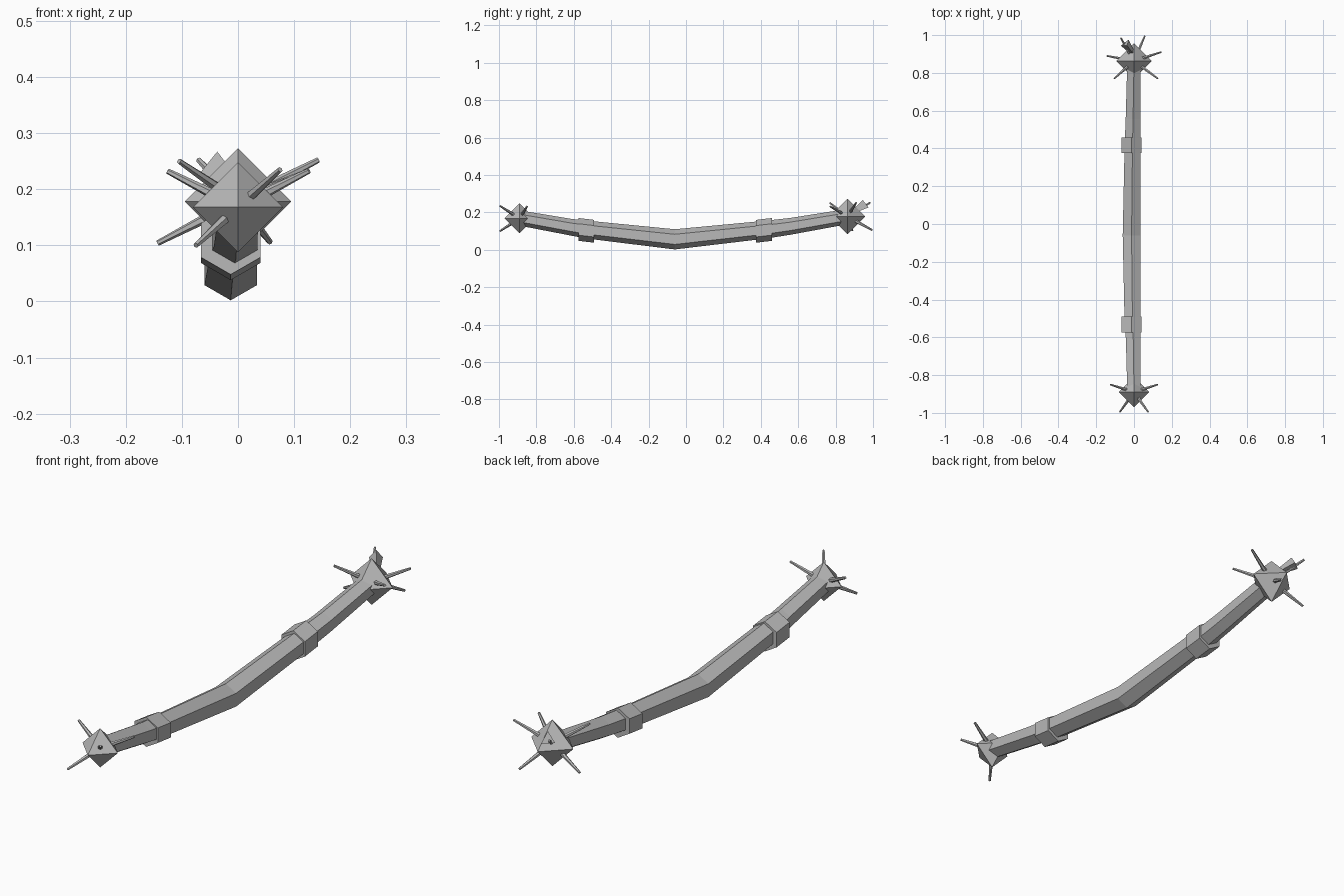
import bpy, bmesh, math
from mathutils import Vector

old = bpy.data.objects.get("Cube")
if old:
    bpy.data.objects.remove(old, do_unlink=True)

steel = bpy.data.materials.new("dull_grey")
steel.use_nodes = True
grey = (0.48, 0.48, 0.48, 1)
steel.diffuse_color = grey
steel.node_tree.nodes["Principled BSDF"].inputs["Base Color"].default_value = grey


def finish(name, bm):
    bmesh.ops.recalc_face_normals(bm, faces=bm.faces)
    mesh = bpy.data.meshes.new(name)
    bm.to_mesh(mesh)
    bm.free()
    mesh.materials.append(steel)
    obj = bpy.data.objects.new(name, mesh)
    bpy.context.collection.objects.link(obj)
    return obj


def hex_loft(name, stations):
    """Join hexagons, point downward, along stations (x, y, z, radius)."""
    bm = bmesh.new()
    rings = []
    for x, y, z, r in stations:
        angles = [math.radians(30 + 60 * i) for i in range(6)]
        rings.append([bm.verts.new((x + r * math.cos(a), y, z + r * math.sin(a)))
                      for a in angles])
    for a, b in zip(rings, rings[1:]):
        for i in range(6):
            j = (i + 1) % 6
            bm.faces.new((a[i], a[j], b[j], b[i]))
    bm.faces.new(rings[0])
    bm.faces.new(rings[-1])
    return finish(name, bm)


def octahedron(name, centre, r):
    bm = bmesh.new()
    c = Vector(centre)
    top, bottom = [bm.verts.new(c + Vector((0, 0, s * r))) for s in (1, -1)]
    ring = [bm.verts.new(c + Vector((r * x, r * y, 0)))
            for x, y in ((1, 0), (0, 1), (-1, 0), (0, -1))]
    for i in range(4):
        bm.faces.new((ring[i], ring[(i + 1) % 4], top))
        bm.faces.new((ring[(i + 1) % 4], ring[i], bottom))
    return finish(name, bm)


def spike(name, start, end, r1, r2, sides=6):
    start, end = Vector(start), Vector(end)
    axis = end - start
    bm = bmesh.new()
    bmesh.ops.create_cone(bm, cap_ends=True, segments=sides, radius1=r1,
                          radius2=r2, depth=axis.length)
    obj = finish(name, bm)
    obj.location = (start + end) / 2
    obj.rotation_euler = axis.to_track_quat('Z', 'Y').to_euler()
    return obj


# Bent shaft, two halves meeting at the low middle
middle = (-0.013, -0.06, 0.056, 0.054)
hex_loft("front_shaft", [(0, -0.89, 0.17, 0.041), (-0.004, -0.61, 0.12, 0.045),
                         (-0.008, -0.53, 0.108, 0.048), middle])
hex_loft("back_shaft", [middle, (-0.008, 0.42, 0.107, 0.048),
                        (-0.005, 0.555, 0.125, 0.045), (0, 0.86, 0.177, 0.041)])

# Collars
for name, y, lean in (("front_collar", -0.533, -0.005), ("back_collar", 0.417, 0.005)):
    hex_loft(name, [(-0.013, y - 0.042, 0.104 - lean, 0.061),
                    (-0.013, y + 0.042, 0.104 + lean, 0.061)])

# Spiked heads
heads = {
    "front": ((0, -0.89, 0.168), 0.08,
              [(-0.125, -0.85, 0.232), (0.125, -0.85, 0.232),
               (-0.075, -0.995, 0.1), (0.075, -0.995, 0.235)]),
    "back": ((0, 0.863, 0.178), 0.095,
             [(0.143, 0.91, 0.252), (-0.143, 0.89, 0.104), (-0.105, 0.77, 0.25),
              (-0.07, 0.985, 0.252), (0.057, 0.995, 0.106), (0.126, 0.77, 0.232)]),
}
for end, (centre, radius, tips) in heads.items():
    octahedron(end + "_head", centre, radius)
    for i, tip in enumerate(tips):
        spike(f"{end}_spike_{i + 1}", centre, tip, 0.011, 0.005)

# Broad flared spike on the back head
spike("back_flared_spike", (0.005, 0.89, 0.2), (-0.045, 0.955, 0.24), 0.01, 0.03, 3)
